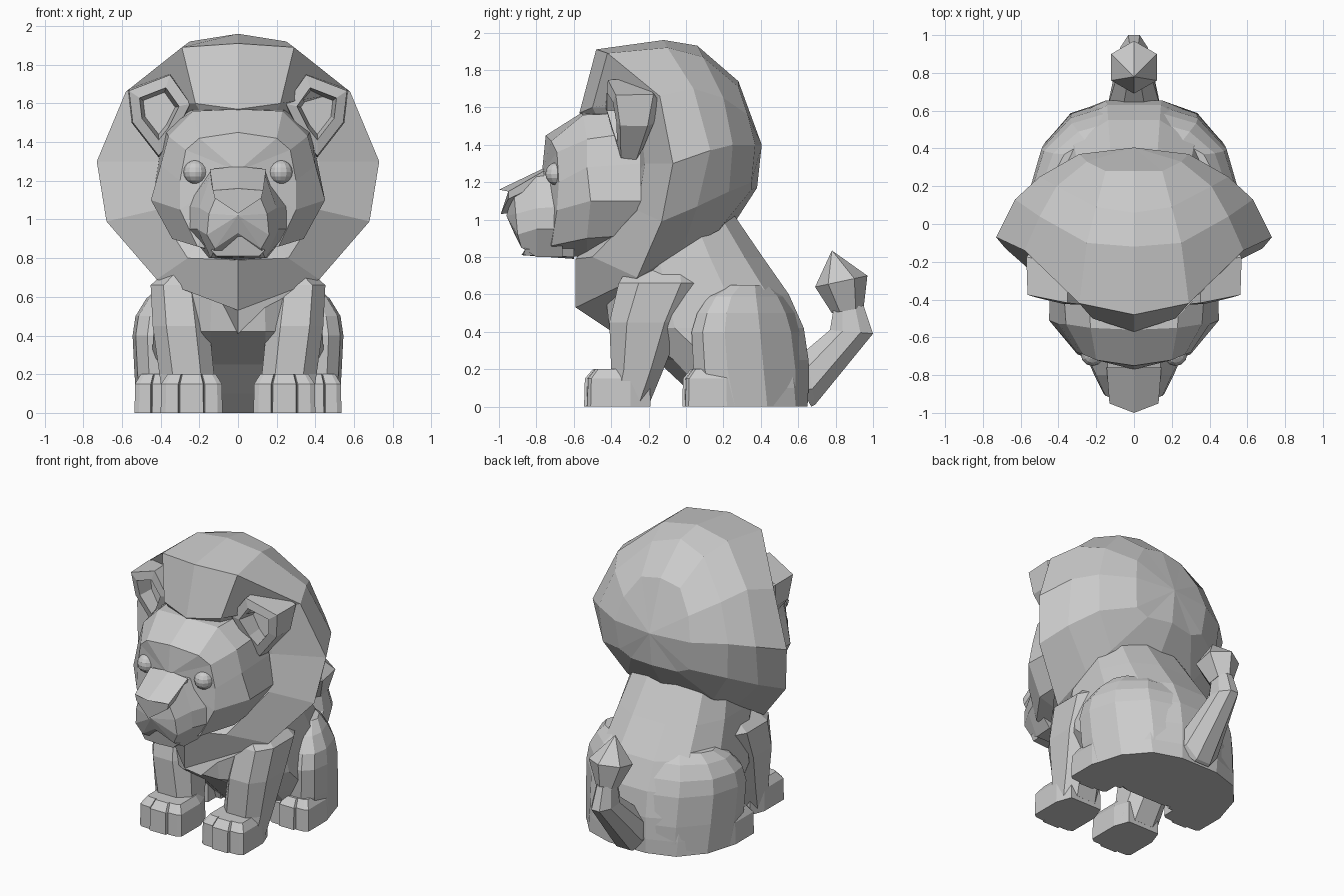
import bpy, bmesh, math
from mathutils import Vector


def loft(name, rings, start=None, end=None, mirror=False):
    """Skin closed rings of points; ends close to a point or a flat cap."""
    bm = bmesh.new()
    for s in ((1, -1) if mirror else (1,)):
        add = lambda p: bm.verts.new((p[0] * s, p[1], p[2]))
        vs = [[add(p) for p in r] for r in rings]
        n = len(vs[0])
        for a, b in zip(vs, vs[1:]):
            for i in range(n):
                j = (i + 1) % n
                bm.faces.new((a[i], a[j], b[j], b[i]))
        for ring, tip in ((vs[0], start), (vs[-1], end)):
            if tip:
                t = add(tip)
                for i in range(n):
                    bm.faces.new((ring[i], ring[(i + 1) % n], t))
            else:
                bm.faces.new(ring)
    bmesh.ops.recalc_face_normals(bm, faces=bm.faces)
    me = bpy.data.meshes.new(name)
    bm.to_mesh(me)
    bm.free()
    ob = bpy.data.objects.new(name, me)
    bpy.context.collection.objects.link(ob)
    return ob


def sym(half):
    """Half outline from top centre to bottom centre -> full ring."""
    return half + [(-x, y, z) for x, y, z in half[-2:0:-1]]


def oval(x, w, y0, y1, z0, z1=None, n=12, power=1.0):
    """Ring around (x, y0..y1), tilted from z0 at y0 to z1 at y1."""
    z1 = z0 if z1 is None else z1
    f = lambda v: math.copysign(abs(v) ** power, v)
    angles = [2 * math.pi * (i + 0.5) / n for i in range(n)]
    top = max(f(math.sin(a)) for a in angles)
    pts = []
    for a in angles:
        t = 0.5 + 0.5 * f(math.sin(a)) / top
        pts.append((x + w * f(math.cos(a)), y0 + (y1 - y0) * t, z0 + (z1 - z0) * t))
    return pts


# Seated torso
loft("torso", [oval(0, w, a, b, z, power=0.85) for z, w, a, b in (
    (0, .45, .11, .65), (.1, .46, 0, .655), (.25, .46, -.16, .655), (.42, .45, -.41, .63),
    (.6, .43, -.43, .55), (.8, .40, -.43, .41), (1.02, .36, -.4, .26))])

# Front legs
loft("front_legs", [oval(x, w, a, b, z, n=8, power=0.75) for z, x, w, a, b in (
    (.03, .24, .15, -.42, -.19), (.2, .265, .15, -.4, -.12), (.45, .295, .155, -.41, -.02),
    (.66, .315, .145, -.36, .08), (.76, .23, .12, -.3, .05))], mirror=True)


# Paws with three toes each
def paws(name, x0, x1, yf, yb):
    shape = ((.12, 1), (0, .7), (0, .1), (.08, .05), (.28, .04), (.295, .07), (.31, 0), (.69, 0),
             (.705, .07), (.72, .04), (.92, .05), (1, .1), (1, .7), (.88, 1))
    outline = [(x0 + (x1 - x0) * u, yf + (yb - yf) * v) for u, v in shape]
    cx, cy = (x0 + x1) / 2, yf * .4 + yb * .6
    loft(name, [[(cx + (x - cx) * k, cy + (y - cy) * k, z) for x, y in outline]
                for z, k in ((0, 1), (.15, .98), (.2, .78))], mirror=True)


paws("front_paws", .08, .40, -.545, -.19)
paws("rear_paws", .24, .535, -.02, .32)

# Rounded haunches, blending into the back
haunch = lambda z, w, yf, yb: [(x, yf + (yb - yf) * k, z) for x, k in (
    (.2, 0), (w * .86, 0), (w * .97, .1), (w, .3), (w * .9, .62), (w * .62, .9), (.15, 1))]
loft("haunches", [haunch(*r) for r in (
    (0, .52, .1, .64), (.2, .535, .04, .645), (.4, .545, .03, .62), (.5, .53, .06, .585),
    (.59, .475, .12, .53), (.65, .41, .22, .46))], mirror=True)

# Tail and its pointed tuft
loft("tail", [oval(0, w, a, b, z0, z1, n=8) for w, a, b, z0, z1 in (
    (.15, .5, .67, .3, 0), (.14, .64, .69, .3, .01), (.08, .77, 1.0, .41, .39),
    (.06, .79, .95, .53, .54))])
loft("tail_tuft", [oval(0, w, a, b, z0, z1, n=6) for w, a, b, z0, z1 in (
    (.07, .78, .95, .5, .53), (.14, .69, .97, .64, .7))], end=(0, .78, .835))

# Mane: face opening, flared rim, then rounded back of the head
mane = [
    [(0, -.57, 1.57), (.22, -.5, 1.6), (.34, -.25, 1.6), (.42, -.22, 1.3), (.42, -.26, 1.05),
     (.26, -.5, .8), (0, -.59, .79)],
    [(0, -.48, 1.91), (.29, -.42, 1.89), (.58, -.14, 1.66), (.73, -.07, 1.3), (.68, -.13, .99),
     (.42, -.26, .69), (0, -.59, .53)],
    [(0, -.12, 1.96), (.25, -.1, 1.92), (.5, .04, 1.7), (.63, .13, 1.37), (.6, .06, 1.07),
     (.38, -.02, .84), (0, -.41, .41)],
    [(0, .06, 1.93), (.2, .09, 1.87), (.41, .2, 1.65), (.5, .25, 1.4), (.48, .23, 1.15),
     (.33, .17, .94), (0, .27, 1.0)],
    [(0, .28, 1.74), (.15, .28, 1.71), (.25, .33, 1.56), (.29, .37, 1.4), (.27, .35, 1.2),
     (.18, .35, 1.16), (0, .38, 1.17)]]
loft("mane", [sym(r) for r in mane], start=(0, -.3, 1.2), end=(0, .405, 1.4))

# Head
at = lambda y, pts: sym([(x, y + d, z) for x, z, d in pts])
loft("head", [
    at(-.24, [(0, 1.58, 0), (.25, 1.57, 0), (.38, 1.47, 0), (.41, 1.3, 0), (.44, 1.1, 0),
              (.33, .92, 0), (0, .82, -.1)]),
    at(-.53, [(0, 1.57, -.03), (.23, 1.56, -.02), (.36, 1.43, 0), (.4, 1.28, 0), (.45, 1.1, .02),
              (.34, .9, 0), (0, .8, 0)]),
    at(-.72, [(0, 1.45, -.03), (.2, 1.42, 0), (.27, 1.36, .03), (.3, 1.2, .04), (.3, 1.05, .03),
              (.21, .86, 0), (0, .81, 0)])], end=(0, -.77, 1.25))

# Muzzle, nose and chin
loft("muzzle", [
    at(-.66, [(0, 1.29, 0), (.14, 1.27, 0), (.27, 1.07, 0), (.27, .95, 0), (.15, .8, 0), (0, .8, 0)]),
    at(-.8, [(0, 1.25, 0), (.14, 1.23, 0), (.2, 1.06, 0), (.21, .95, 0), (.14, .8, 0), (0, .8, 0)]),
    at(-.92, [(0, 1.17, 0), (.1, 1.15, 0), (.15, 1.03, .01), (.16, .92, .02), (.12, .85, .04),
              (0, .93, 0)])], end=(0, -.96, 1.02))
loft("nose", [
    at(-.76, [(0, 1.275, 0), (.145, 1.26, 0), (.14, 1.2, 0), (0, 1.05, 0)]),
    at(-.95, [(0, 1.16, -.05), (.13, 1.15, 0), (.12, 1.11, 0), (0, 1.03, -.04)])])
loft("chin", [
    at(-.6, [(0, .95, 0), (.14, .85, 0), (.13, .8, 0), (0, .79, 0)]),
    at(-.87, [(0, .94, -.05), (.14, .84, .01), (.11, .81, 0), (0, .81, -.01)])])

# Eyes
for s in (1, -1):
    bpy.ops.mesh.primitive_uv_sphere_add(segments=12, ring_count=8, radius=.062,
                                         location=(s * .22, -.69, 1.245))
    bpy.context.object.name = "eye"

# Hollow ears, thinner towards the lower tip
ear = [(.24, 1.6), (.35, 1.755), (.57, 1.67), (.55, 1.5), (.41, 1.32), (.33, 1.42)]
c = Vector((.41, 1.56))


def ear_ring(k, y):
    pts = [c + (Vector(p) - c) * k for p in ear]
    thin = lambda z: max(.4, min(1, .4 + (z - 1.32) * 1.8))
    return [(p.x, -.3 + (y + .3) * thin(p.y) + .2 * (p.x - .44), p.y) for p in pts]


loft("ears", [ear_ring(.75, -.15), ear_ring(1, -.2), ear_ring(.96, -.4),
              ear_ring(.62, -.41), ear_ring(.5, -.27)], mirror=True)
